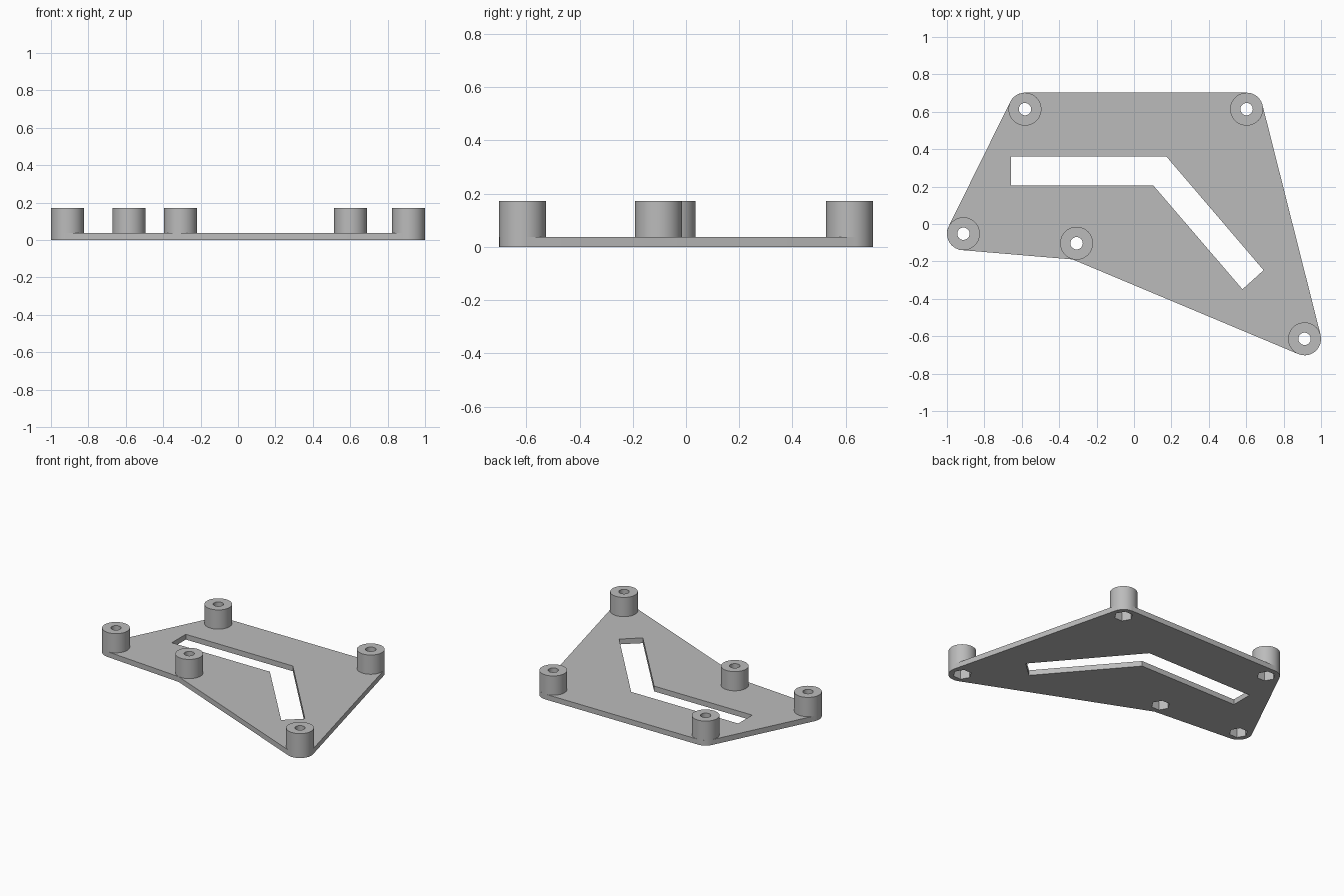
import bpy, bmesh
from math import cos, sin, pi, tau, atan2
from mathutils import Vector

cube = bpy.data.objects.get("Cube")
if cube:
    bpy.data.objects.remove(cube, do_unlink=True)

PLATE, HEIGHT, POCKET = 0.037, 0.172, 0.065   # z levels
RADIUS, HOLE, NUT = 0.088, 0.033, 0.06
SEGS = 48

# Standoff centres, counter-clockwise around the plate
posts = [Vector(p) for p in ((-0.912, -0.052), (-0.307, -0.103), (0.912, -0.614),
                             (0.602, 0.614), (-0.583, 0.614))]
names = ["left_end", "front_middle", "front_corner", "back_right", "back_left"]
slot = [(-0.658, 0.36), (0.174, 0.36), (0.693, -0.247),
        (0.58, -0.349), (0.104, 0.205), (-0.658, 0.205)]

grey = bpy.data.materials.new("plain grey")
grey.use_nodes = True
colour = (0.5, 0.5, 0.5, 1)
grey.diffuse_color = colour
grey.node_tree.nodes["Principled BSDF"].inputs["Base Color"].default_value = colour


def add_object(name, mesh):
    obj = bpy.data.objects.new(name, mesh)
    bpy.context.collection.objects.link(obj)
    mesh.materials.clear()
    mesh.materials.append(grey)
    bpy.ops.object.select_all(action='DESELECT')
    obj.select_set(True)
    bpy.context.view_layer.objects.active = obj
    bpy.ops.object.shade_smooth_by_angle()
    return obj


def circle(centre, r, n=SEGS):
    return [centre + r * Vector((cos(tau * i / n), sin(tau * i / n))) for i in range(n)]


def hexagon(centre, n):
    """n points spread evenly along a hexagon, starting at a corner."""
    corners, per = circle(centre, NUT, 6), n // 6
    return [corners[k].lerp(corners[(k + 1) % 6], j / per)
            for k in range(6) for j in range(per)]


def outline(points, r, steps=14):
    """Offset a polygon outwards: round outer corners, sharp inner corners."""
    result = []
    for i, p in enumerate(points):
        d0 = (p - points[i - 1]).normalized()
        d1 = (points[(i + 1) % len(points)] - p).normalized()
        n0, n1 = Vector((d0.y, -d0.x)), Vector((d1.y, -d1.x))
        turn = atan2(d0.x * d1.y - d0.y * d1.x, d0.dot(d1))
        if turn < 0:
            result.append(p + (n0 + n1) * r / (1 + n0.dot(n1)))
        else:
            start = atan2(n0.y, n0.x)
            for s in range(steps + 1):
                a = start + turn * s / steps
                result.append(p + r * Vector((cos(a), sin(a))))
    return result


# Base plate: filled outline with the bent slot and nut openings
curve = bpy.data.curves.new("plate_profile", 'CURVE')
curve.dimensions, curve.fill_mode, curve.extrude = '2D', 'BOTH', PLATE / 2
for loop in [outline(posts, RADIUS), slot] + [hexagon(p, 6) for p in posts]:
    spline = curve.splines.new('POLY')
    spline.points.add(len(loop) - 1)
    for point, co in zip(spline.points, loop):
        point.co = (co[0], co[1], 0, 1)
    spline.use_cyclic_u = True
profile = bpy.data.objects.new("plate_profile", curve)
bpy.context.collection.objects.link(profile)
bpy.context.view_layer.update()
mesh = bpy.data.meshes.new_from_object(
    profile.evaluated_get(bpy.context.evaluated_depsgraph_get()))
bpy.data.objects.remove(profile, do_unlink=True)
bm = bmesh.new()
bm.from_mesh(mesh)
bmesh.ops.remove_doubles(bm, verts=bm.verts, dist=0.0001)
bmesh.ops.translate(bm, verts=bm.verts, vec=(0, 0, PLATE / 2))
bmesh.ops.recalc_face_normals(bm, faces=bm.faces)
bm.to_mesh(mesh)
bm.free()
add_object("base_plate", mesh)

# Standoffs: outer wall, rim, screw hole, ledge and hexagonal nut pocket
origin = Vector((0, 0))
for name, centre in zip(names, posts):
    sections = [(circle(origin, RADIUS), PLATE), (circle(origin, RADIUS), HEIGHT),
                (circle(origin, HOLE), HEIGHT), (circle(origin, HOLE), POCKET),
                (hexagon(origin, SEGS), POCKET), (hexagon(origin, SEGS), PLATE)]
    bm = bmesh.new()
    rings = [[bm.verts.new((p.x, p.y, z)) for p in loop] for loop, z in sections]
    for low, high in zip(rings, rings[1:]):
        for i in range(SEGS):
            j = (i + 1) % SEGS
            bm.faces.new((low[i], low[j], high[j], high[i]))
    mesh = bpy.data.meshes.new(name + "_standoff")
    bm.to_mesh(mesh)
    bm.free()
    add_object(name + "_standoff", mesh).location = (centre.x, centre.y, 0)
